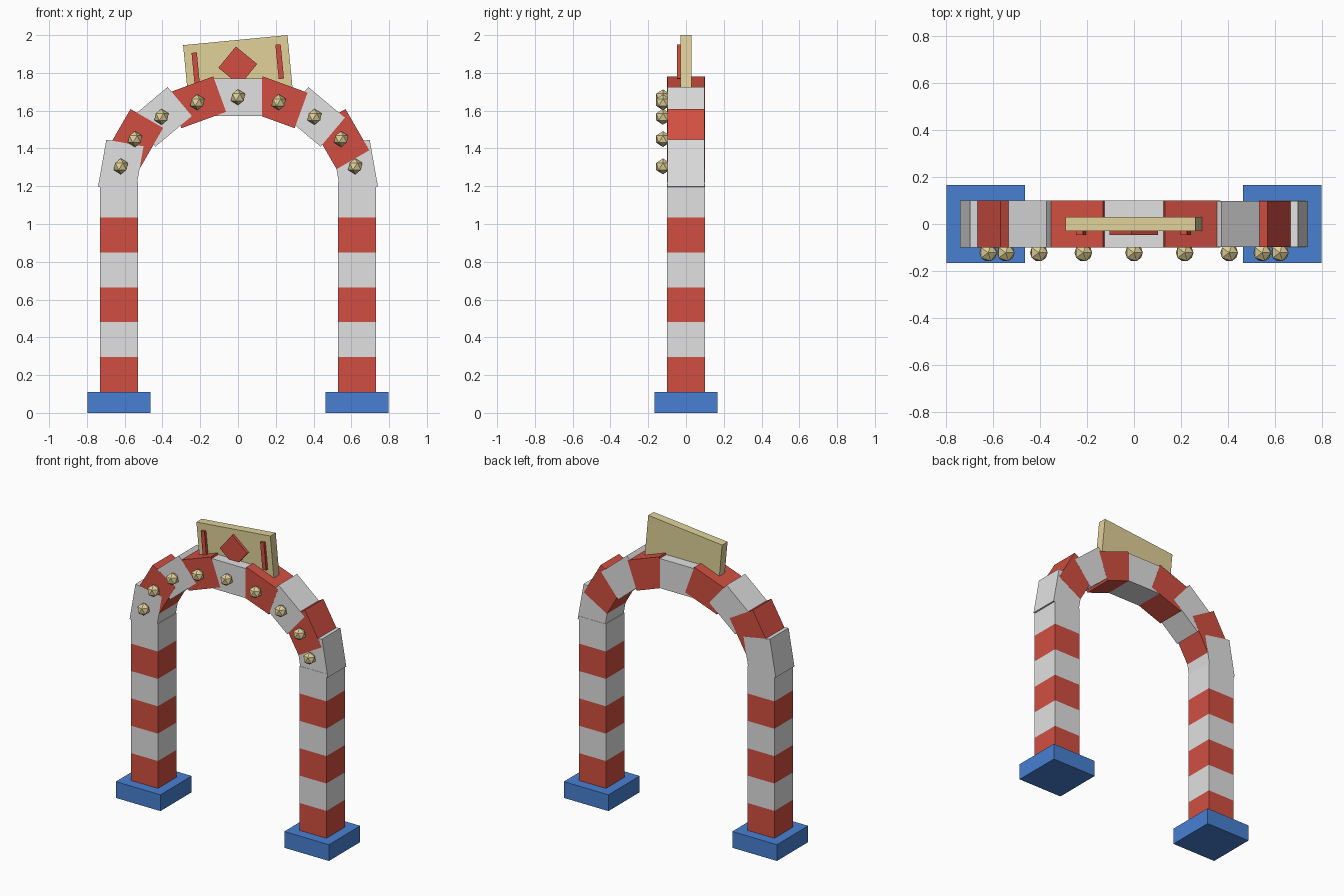
import bpy, bmesh, math
from mathutils import Matrix, Vector

if "Cube" in bpy.data.objects:
    bpy.data.objects.remove(bpy.data.objects["Cube"])


def material(name, rgb):
    m = bpy.data.materials.new(name)
    m.diffuse_color = (*rgb, 1)
    m.use_nodes = True
    m.node_tree.nodes["Principled BSDF"].inputs["Base Color"].default_value = m.diffuse_color
    return m


RED = material("red", (0.64, 0.078, 0.053))
WHITE = material("white", (0.75, 0.75, 0.75))
BLUE = material("blue", (0.065, 0.216, 0.65))
TAN = material("tan", (0.75, 0.64, 0.32))


def finish(name, bm, *mats):
    mesh = bpy.data.meshes.new(name)
    bm.to_mesh(mesh)
    bm.free()
    for m in mats:
        mesh.materials.append(m)
    ob = bpy.data.objects.new(name, mesh)
    bpy.context.collection.objects.link(ob)
    return ob


def cube(size, at, tilt=0.0):
    """Box with a clockwise tilt (degrees) as seen from the front."""
    bm = bmesh.new()
    mat = (Matrix.Translation(at) @ Matrix.Rotation(math.radians(tilt), 4, 'Y')
           @ Matrix.Diagonal((*size, 1)))
    bmesh.ops.create_cube(bm, size=1, matrix=mat)
    return bm


# Feet and striped pillars
BASE_H, STRIPE, N = 0.11, 0.185, 6
TOP = BASE_H + STRIPE * N
for side, x in (("left", -0.63), ("right", 0.63)):
    finish(f"{side}_foot", cube((0.334, 0.334, BASE_H), (x, 0, BASE_H / 2)), BLUE)
    bm = cube((0.202, 0.2, TOP - BASE_H), (x, 0, (TOP + BASE_H) / 2))
    for i in range(1, N):
        bmesh.ops.bisect_plane(bm, geom=bm.verts[:] + bm.edges[:] + bm.faces[:],
                               plane_co=(0, 0, BASE_H + i * STRIPE), plane_no=(0, 0, 1))
    for f in bm.faces:
        row = int((f.calc_center_median().z - BASE_H) / STRIPE - 1e-4)
        f.material_index = row % 2
    finish(f"{side}_pillar", bm, RED, WHITE)

# Elliptical arch of tilted blocks, each with a faceted bulb in front
for k in range(-4, 5):
    a = math.radians(20 * k)
    x, z = 0.63 * math.sin(a), 1.228 + 0.443 * math.cos(a)
    depth = 0.2 - 0.0004 * (k + 4)   # tiny steps keep overlapping faces apart
    finish(f"arch_block_{k + 5}", cube((0.252, depth, 0.2), (x, 0, z), 20 * k),
           RED if k % 2 else WHITE)
    bm = bmesh.new()
    bmesh.ops.create_icosphere(bm, subdivisions=1, radius=0.042,
                               matrix=Matrix.Translation((x, -0.122, z)))
    finish(f"bulb_{k + 5}", bm, TAN)

# Crooked sign board with raised diamond and bars
TILT = -5.5
CENTRE = Vector((0, 0, 1.824))
ROT = Matrix.Rotation(math.radians(TILT), 3, 'Y')


def on_sign(x, y, z):
    return CENTRE + ROT @ Vector((x, y, z))


finish("sign_board", cube((0.555, 0.058, 0.3), CENTRE, TILT), TAN)
finish("sign_diamond", cube((0.146, 0.024, 0.146), on_sign(0, -0.035, 0.013), TILT + 45), RED)
for side, x in (("left", -0.223), ("right", 0.223)):
    finish(f"sign_bar_{side}", cube((0.028, 0.024, 0.182), on_sign(x, -0.035, 0.014), TILT), RED)
